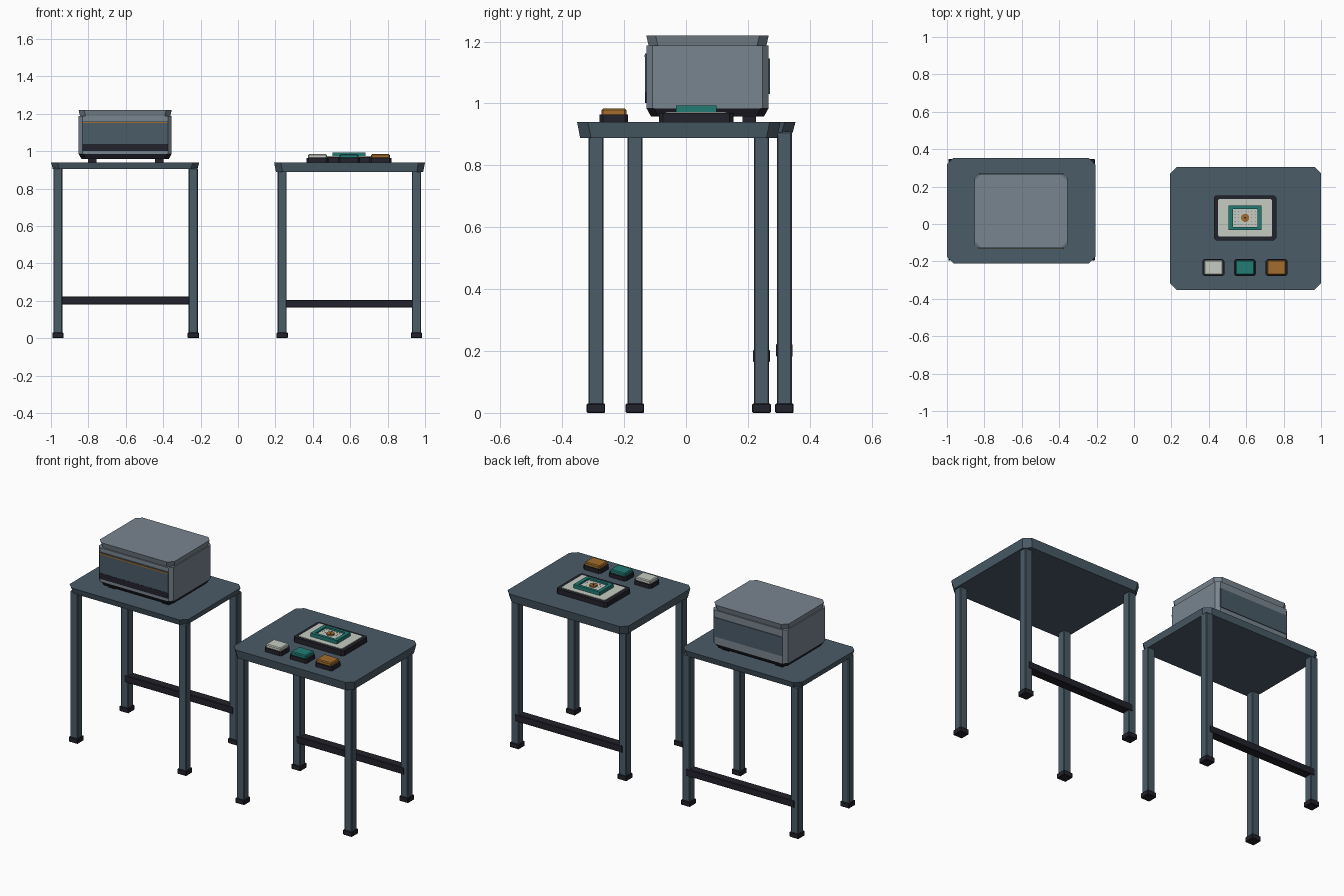
import bpy, bmesh
from math import radians
from mathutils import Vector

if "Cube" in bpy.data.objects:
    bpy.data.objects.remove(bpy.data.objects["Cube"])


def material(name, rgb):
    m = bpy.data.materials.new(name)
    m.use_nodes = True
    m.diffuse_color = (*rgb, 1)
    m.node_tree.nodes["Principled BSDF"].inputs["Base Color"].default_value = (*rgb, 1)
    return m


SLATE = material("slate blue", (0.068, 0.106, 0.137))
GREY = material("steel grey", (0.19, 0.235, 0.275))
DARK = material("dark rubber", (0.016, 0.016, 0.025))
TEAL = material("teal", (0.016, 0.2, 0.178))
AMBER = material("amber", (0.36, 0.155, 0.026))
PALE = material("pale grey", (0.56, 0.6, 0.54))


def finish(name, bm, mat):
    bmesh.ops.recalc_face_normals(bm, faces=bm.faces)
    mesh = bpy.data.meshes.new(name)
    bm.to_mesh(mesh)
    bm.free()
    mesh.materials.append(mat)
    ob = bpy.data.objects.new(name, mesh)
    bpy.context.collection.objects.link(ob)
    return ob


def box(name, mat, x, y, z, bevel=0.0):
    """Box from (low, high) ranges, with optional chamfered edges."""
    bm = bmesh.new()
    bmesh.ops.create_cube(bm, size=1)
    for v in bm.verts:
        v.co = Vector([(r[0] + r[1]) / 2 + c * (r[1] - r[0]) for c, r in zip(v.co, (x, y, z))])
    if bevel:
        bmesh.ops.bevel(bm, geom=bm.edges[:], offset=bevel, segments=1, affect='EDGES')
    return finish(name, bm, mat)


def slab(name, mat, x, y, z, cut, inset=0.0):
    """Slab with cut corners whose underside is drawn in by inset."""
    def ring(d, h):
        x0, x1, y0, y1 = x[0] + d, x[1] - d, y[0] + d, y[1] - d
        pts = [(x0 + cut, y0), (x1 - cut, y0), (x1, y0 + cut), (x1, y1 - cut),
               (x1 - cut, y1), (x0 + cut, y1), (x0, y1 - cut), (x0, y0 + cut)]
        return [bm.verts.new((px, py, h)) for px, py in pts]
    bm = bmesh.new()
    low, high = ring(inset, z[0]), ring(0, z[1])
    bm.faces.new(low)
    bm.faces.new(high)
    for i in range(8):
        j = (i + 1) % 8
        bm.faces.new((low[i], low[j], high[j], high[i]))
    return finish(name, bm, mat)


def around(c, half):
    return (c - half, c + half)


def disc(name, mat, x, y, z, radius):
    bm = bmesh.new()
    bmesh.ops.create_cone(bm, cap_ends=True, segments=20, radius1=radius, radius2=radius, depth=z[1] - z[0])
    bmesh.ops.translate(bm, verts=bm.verts, vec=(x, y, (z[0] + z[1]) / 2))
    return finish(name, bm, mat)


TOP = 0.94


def table(side, x, y, under, legs_x, legs_y, bar_z):
    slab(side + "_table_top", SLATE, x, y, (under, TOP), 0.035, 0.01)
    for lx, h in zip(legs_x, ("left", "right")):
        for ly, d in zip(legs_y, ("front", "back")):
            tag = f"{side}_table_{d}_{h}"
            box(tag + "_leg", SLATE, around(lx, 0.0245), around(ly, 0.0245), (0.02, under + 0.005), 0.004)
            box(tag + "_foot", DARK, around(lx, 0.03), around(ly, 0.03), (0, 0.03), 0.003)
    box(side + "_table_crossbar", DARK, legs_x, around(legs_y[1], 0.027), around(bar_z, 0.021), 0.003)


table("machine", (-1, -0.207), (-0.21, 0.354), 0.904, (-0.963, -0.239), (-0.165, 0.318), 0.202)
table("control", (0.193, 1), (-0.352, 0.305), 0.888, (0.236, 0.954), (-0.291, 0.244), 0.184)

# Machine: feet, plinth, body and lid
BX, BY = (-0.852, -0.355), (-0.128, 0.267)
for fx in (-0.78, -0.422):
    for fy in (-0.065, 0.205):
        box("machine_foot", DARK, around(fx, 0.023), around(fy, 0.022), (TOP, 0.965))
slab("machine_plinth", DARK, BX, BY, (0.958, 0.985), 0.025, 0.015)
slab("machine_body", GREY, BX, BY, (0.984, 1.187), 0.02)
slab("machine_lid", GREY, BX, BY, (1.187, 1.219), 0.03, 0.007)

# Machine front and back panels
PX = (-0.832, -0.374)
box("front_panel", SLATE, PX, (-0.132, -0.126), (1.037, 1.162))
box("front_slot", DARK, PX, (-0.133, -0.126), (1.002, 1.037))
box("front_light_strip", AMBER, PX, (-0.134, -0.126), (1.15, 1.157))
box("back_panel", SLATE, PX, (0.265, 0.271), (1.03, 1.145))

# Display tray with a raised frame
CX, CY = 0.594, 0.033
slab("tray", DARK, around(CX, 0.167), around(CY, 0.12), (TOP, 0.97), 0.012)
slab("tray_sheet", PALE, around(CX, 0.145), around(CY, 0.1), (0.969, 0.973), 0.006)
for s in (-1, 1):
    box("frame_side", TEAL, around(CX + s * 0.077, 0.011), around(CY, 0.066), (0.968, 0.994))
    box("frame_rail", TEAL, around(CX, 0.067), around(CY + s * 0.057, 0.009), (0.968, 0.994))
box("frame_plate", PALE, around(CX, 0.067), around(CY, 0.05), (0.972, 0.984))
disc("dial", AMBER, CX, CY, (0.983, 0.992), 0.022)
disc("dial_hub", DARK, CX, CY, (0.99, 0.994), 0.005)
for i in range(7):
    for j in range(5):
        dx, dy = (i - 3) * 0.018, (j - 2) * 0.018
        if dx * dx + dy * dy > 0.026 ** 2:
            box("plate_dot", DARK, around(CX + dx, 0.0015), around(CY + dy, 0.0015), (0.983, 0.985))

# Three push buttons
for bx, mat, tag in ((0.425, PALE, "pale"), (0.593, TEAL, "teal"), (0.762, AMBER, "amber")):
    slab(tag + "_button_base", DARK, around(bx, 0.058), around(-0.233, 0.046), (TOP, 0.964), 0.01)
    box(tag + "_button_cap", mat, around(bx, 0.05), around(-0.233, 0.04), (0.96, 0.984), 0.005)
